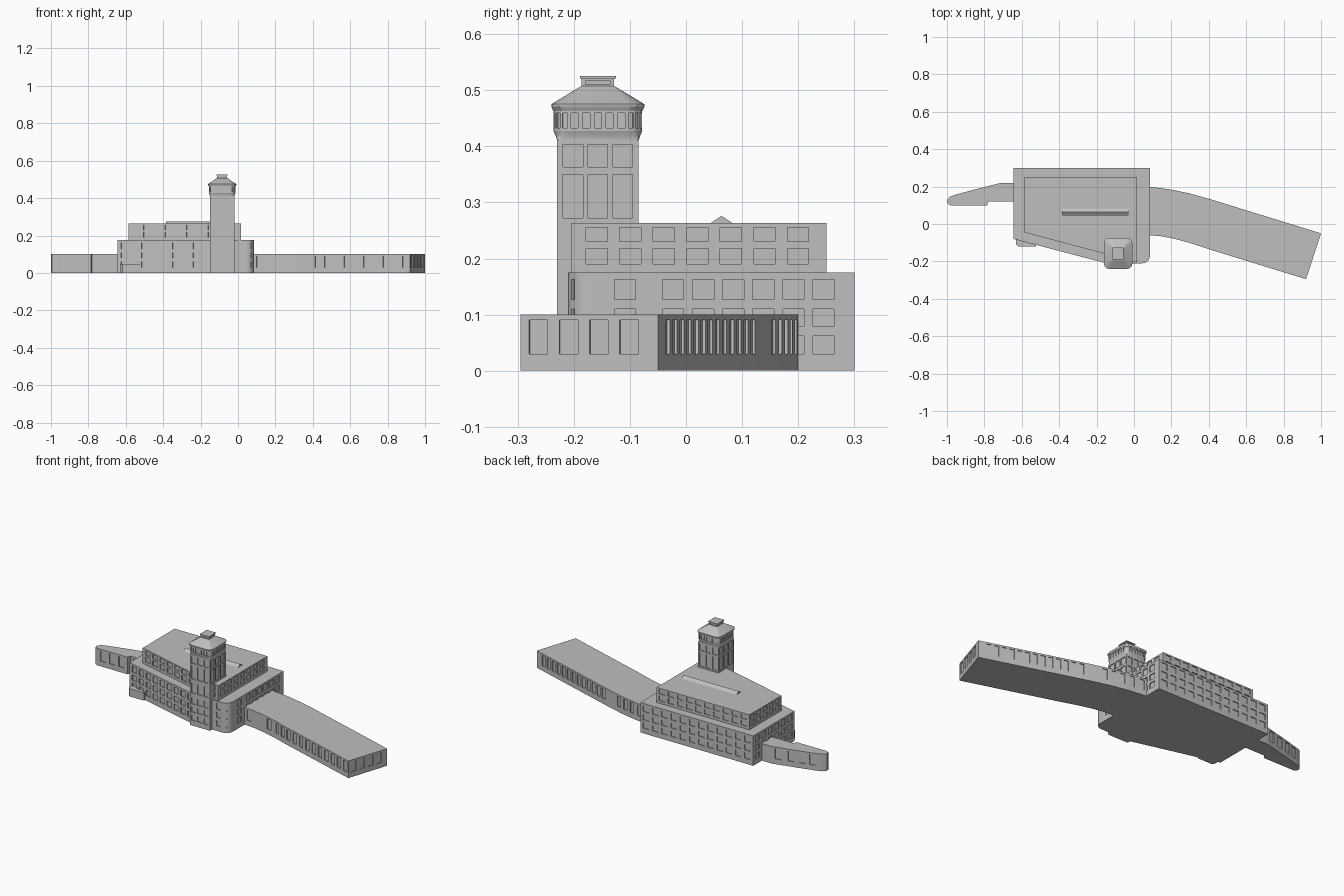
import bpy, bmesh, math
from mathutils import Vector

if "Cube" in bpy.data.objects:
    bpy.data.objects.remove(bpy.data.objects["Cube"])

stone = bpy.data.materials.new("grey_stone")
stone.diffuse_color = (0.52, 0.52, 0.52, 1)
stone.use_nodes = True
stone.node_tree.nodes["Principled BSDF"].inputs["Base Color"].default_value = stone.diffuse_color


def finish(name, bm):
    bmesh.ops.recalc_face_normals(bm, faces=bm.faces[:])
    mesh = bpy.data.meshes.new(name)
    bm.to_mesh(mesh)
    bm.free()
    mesh.materials.append(stone)
    obj = bpy.data.objects.new(name, mesh)
    bpy.context.collection.objects.link(obj)
    return obj


def block(name, pts, z0, z1, rows=(), windows=None, depth=0.005):
    """Extrude a counter-clockwise footprint and recess windows in its walls.
    windows: edge index -> (count, width, start, end[, row indices]),
    start and end being fractions of the edge."""
    windows = windows or {}
    zs = sorted({z0, z1, *[z for r in rows for z in r]})
    ring = []  # (point, rows that hold a window up to the next point)
    for i, p in enumerate(pts):
        a, b = Vector(p), Vector(pts[(i + 1) % len(pts)])
        ring.append((a, ()))
        if i in windows:
            n, w, s, e, *pick = windows[i]
            used = [rows[k] for k in pick[0]] if pick else list(rows)
            half = w / (b - a).length / 2
            for k in range(n):
                c = s + (e - s) * (k + 0.5) / n
                ring.append((a.lerp(b, c - half), used))
                ring.append((a.lerp(b, c + half), ()))
    bm = bmesh.new()
    layers = [[bm.verts.new((p.x, p.y, z)) for p, _ in ring] for z in zs]
    holes = []
    for j in range(len(zs) - 1):
        for i, (_, used) in enumerate(ring):
            k = (i + 1) % len(ring)
            f = bm.faces.new((layers[j][i], layers[j][k],
                              layers[j + 1][k], layers[j + 1][i]))
            if (zs[j], zs[j + 1]) in used:
                holes.append(f)
    bm.faces.new(layers[0][::-1])
    bm.faces.new(layers[-1])
    bm.normal_update()
    if holes:
        for f in bmesh.ops.extrude_discrete_faces(bm, faces=holes)["faces"]:
            f.normal_update()
            shift = -f.normal * depth
            for v in f.verts:
                v.co += shift
    return finish(name, bm)


def rounded(cx, cy, hx, hy, r, seg=3):
    """Counter-clockwise rounded rectangle, starting at the right end of the front edge."""
    out = []
    for sx, sy, start in ((1, -1, -90), (1, 1, 0), (-1, 1, 90), (-1, -1, 180)):
        for k in range(seg + 1):
            t = math.radians(start + 90 * k / seg)
            out.append((cx + sx * (hx - r) + r * math.cos(t),
                        cy + sy * (hy - r) + r * math.sin(t)))
    return out


def loft(name, rings):
    """Skin a stack of (points, z) rings and cap both ends."""
    bm = bmesh.new()
    layers = [[bm.verts.new((x, y, z)) for x, y in pts] for pts, z in rings]
    n = len(layers[0])
    for lo, hi in zip(layers, layers[1:]):
        for i in range(n):
            k = (i + 1) % n
            bm.faces.new((lo[i], lo[k], hi[k], hi[i]))
    bm.faces.new(layers[0][::-1])
    bm.faces.new(layers[-1])
    return finish(name, bm)


# Main building with a rounded front right corner
corner = [(0.045 + 0.04 * math.sin(math.radians(a)),
           -0.17 - 0.04 * math.cos(math.radians(a))) for a in range(0, 91, 15)]
body = [(-0.645, -0.08), (-0.13, -0.215), (-0.01, -0.21)] + corner + [
    (0.085, -0.05), (0.085, 0.3), (-0.645, 0.3)]
n = len(body)
block("main_building", body, 0, 0.175,
      [(0.03, 0.062), (0.079, 0.11), (0.127, 0.163)],
      {0: (9, 0.036, 0.02, 0.98), 2: (1, 0.025, 0.2, 0.9), 5: (1, 0.008, 0, 1),
       n - 4: (1, 0.038, 0.26, 0.76), n - 3: (6, 0.038, 0.0, 0.92),
       n - 2: (12, 0.038, 0.01, 0.99), n - 1: (6, 0.038, 0.02, 0.98)})

# Set-back upper storey
block("upper_storey", [(-0.585, -0.045), (0.015, -0.205), (0.015, 0.25), (-0.585, 0.25)],
      0.175, 0.263, [(0.19, 0.218), (0.23, 0.255)],
      {0: (10, 0.038, 0.02, 0.98), 1: (7, 0.038, 0.035, 0.955),
       2: (10, 0.038, 0.01, 0.99), 3: (5, 0.038, 0.01, 0.99)})

# Small triangular ridge on the flat roof
bm = bmesh.new()
ends = [[bm.verts.new((x, y, z)) for y, z in ((0.042, 0.262), (0.085, 0.262), (0.063, 0.276))]
        for x in (-0.385, -0.03)]
for i in range(3):
    k = (i + 1) % 3
    bm.faces.new((ends[0][i], ends[0][k], ends[1][k], ends[1][i]))
bm.faces.new(ends[0])
bm.faces.new(ends[1])
finish("roof_ridge", bm)

# Long curved right wing
right = [(0.08, -0.06), (0.15, -0.066), (0.22, -0.08), (0.31, -0.105), (0.4, -0.135),
         (0.92, -0.295), (1.0, -0.05), (0.4, 0.135), (0.3, 0.163), (0.2, 0.184), (0.08, 0.2)]
block("right_wing", right, 0, 0.1, [(0.03, 0.09)],
      {0: (1, 0.03, 0.1, 0.9), 2: (1, 0.03, 0, 1), 3: (2, 0.026, 0, 1),
       4: (10, 0.03, 0, 1), 5: (4, 0.035, 0.02, 0.9),
       6: (13, 0.026, 0.06, 0.95), 7: (1, 0.026, 0.5, 1),
       8: (2, 0.026, 0, 1), 9: (2, 0.026, 0, 1)})

# Tapering left wing with a rounded tip
left = [(-0.64, 0.12), (-0.64, 0.22), (-0.71, 0.22), (-0.85, 0.185), (-0.96, 0.155),
        (-0.985, 0.145), (-0.998, 0.13), (-1.0, 0.117), (-0.995, 0.107), (-0.98, 0.1),
        (-0.785, 0.1), (-0.78, 0.12)]
block("left_wing", left, 0, 0.1, [(0.03, 0.09)],
      {2: (2, 0.035, 0, 1), 3: (2, 0.035, 0, 1),
       9: (3, 0.035, 0.05, 0.95), 11: (2, 0.035, 0.05, 0.95)})

# Low entrance porch
block("porch", [(-0.63, -0.07), (-0.63, -0.108), (-0.618, -0.12),
                (-0.525, -0.12), (-0.525, -0.07)], 0, 0.045)

# Tower shaft
CX, CY = -0.085, -0.157
x0, x1, y0, y1 = CX - 0.065, CX + 0.065, CY - 0.0725, CY + 0.0725
high = (4, 5)
block("tower_shaft", [(x0, y0), (x1, y0), (x1, y1), (x0, y1)], 0, 0.41,
      [(0.03, 0.062), (0.079, 0.11), (0.127, 0.163), (0.19, 0.25), (0.272, 0.35), (0.363, 0.403)],
      {0: (3, 0.03, 0.03, 0.97), 1: (3, 0.035, 0.04, 0.96, high),
       2: (3, 0.03, 0.03, 0.97, high), 3: (3, 0.035, 0.04, 0.96, high)})

# Flared collar, then the lookout room with a ring of windows
loft("tower_collar", [(rounded(CX, CY, 0.065, 0.0725, 0.004), 0.41),
                      (rounded(CX, CY, 0.067, 0.075, 0.018), 0.418),
                      (rounded(CX, CY, 0.071, 0.079, 0.027), 0.427)])
panes = {}
for c in range(4):
    panes.update({4 * c + s: (1, 0.009, 0, 1) for s in range(3)})
    panes[4 * c + 3] = (5, 0.013, 0, 1)
block("lookout_room", rounded(CX, CY, 0.071, 0.079, 0.027), 0.427, 0.468,
      [(0.433, 0.459)], panes, 0.004)

# Overhanging hipped roof
loft("tower_roof", [(rounded(CX, CY, 0.072, 0.08, 0.027), 0.464),
                    (rounded(CX, CY, 0.076, 0.083, 0.028), 0.471),
                    (rounded(CX, CY, 0.076, 0.083, 0.028), 0.475),
                    (rounded(CX, CY, 0.045, 0.05, 0.012), 0.495),
                    (rounded(CX, CY, 0.028, 0.03, 0.002), 0.507)])


# Roof lantern and its cap slab
def square(hx, hy):
    return [(CX - hx, CY - hy), (CX + hx, CY - hy), (CX + hx, CY + hy), (CX - hx, CY + hy)]


side = (1, 0.044, 0, 1)
block("lantern", square(0.027, 0.029), 0.503, 0.521, [(0.51, 0.517)],
      {k: side for k in range(4)}, 0.003)
block("lantern_cap", square(0.03, 0.032), 0.521, 0.525)

# Soft shading on curves, crisp edges elsewhere
bpy.ops.object.select_all(action='SELECT')
bpy.context.view_layer.objects.active = bpy.context.scene.objects["main_building"]
bpy.ops.object.shade_smooth_by_angle(angle=math.radians(30))
